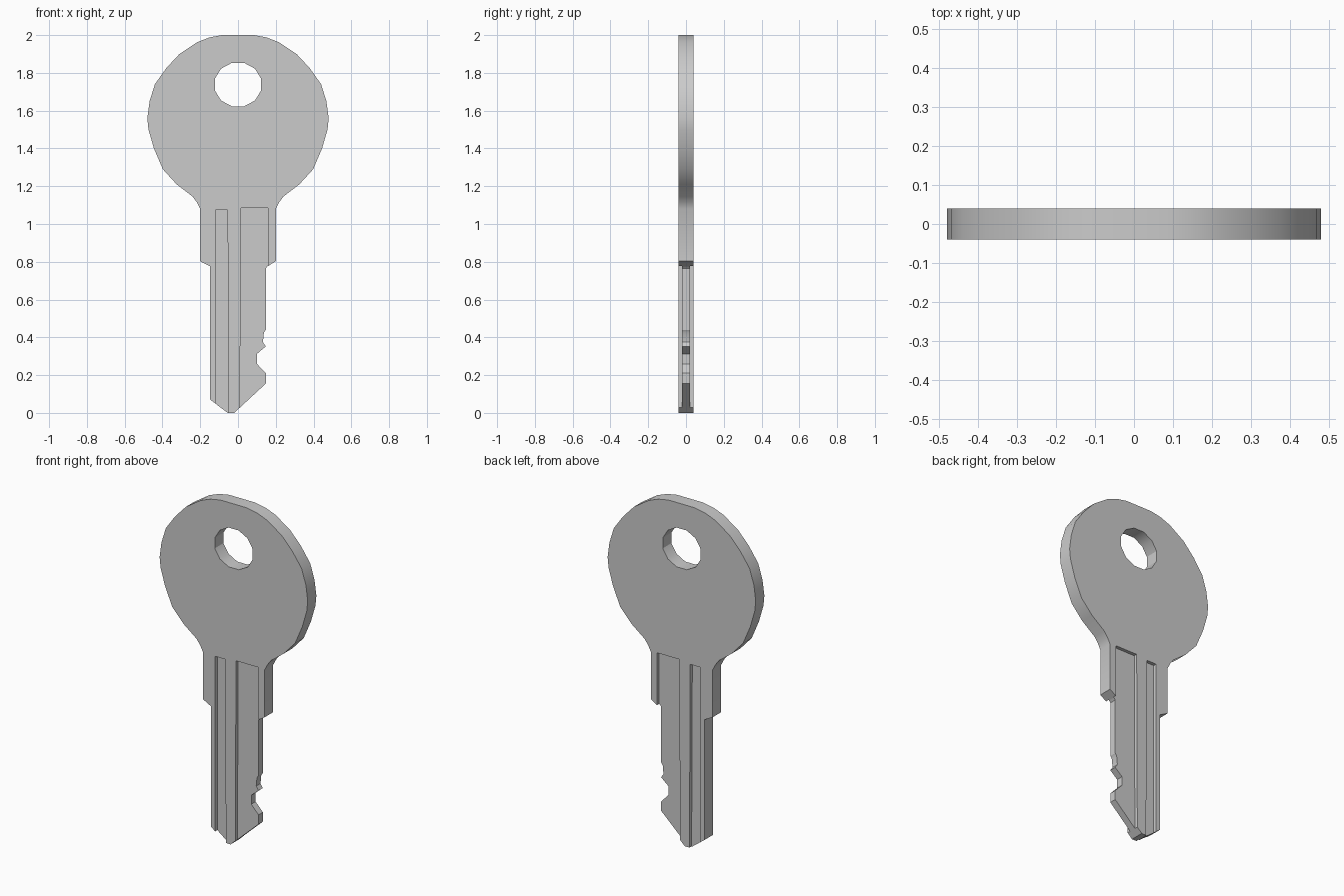
import bpy, bmesh, math

if "Cube" in bpy.data.objects:
    bpy.data.objects.remove(bpy.data.objects["Cube"])

T = 0.04  # half thickness of the key


def prism(name, pts, y0, y1):
    """Solid made by extruding an (x, z) outline from y0 to y1."""
    bm = bmesh.new()
    face = bm.faces.new([bm.verts.new((x, y0, z)) for x, z in pts])
    ext = bmesh.ops.extrude_face_region(bm, geom=[face])
    verts = [g for g in ext["geom"] if isinstance(g, bmesh.types.BMVert)]
    bmesh.ops.translate(bm, verts=verts, vec=(0, y1 - y0, 0))
    bmesh.ops.recalc_face_normals(bm, faces=bm.faces[:])
    mesh = bpy.data.meshes.new(name)
    bm.to_mesh(mesh)
    bm.free()
    ob = bpy.data.objects.new(name, mesh)
    bpy.context.collection.objects.link(ob)
    return ob


def cut(target, cutter):
    cutter.hide_render = True
    mod = target.modifiers.new("cut", 'BOOLEAN')
    mod.operation = 'DIFFERENCE'
    mod.solver = 'EXACT'
    mod.object = cutter
    bpy.context.view_layer.objects.active = target
    bpy.ops.object.modifier_apply(modifier=mod.name)
    bpy.data.objects.remove(cutter)


# Bow and shoulder: right half, mirrored for the left
bow = [(0.085, 2.0), (0.15, 1.988), (0.215, 1.963), (0.31, 1.9), (0.38, 1.825),
       (0.44, 1.74), (0.468, 1.65), (0.48, 1.56), (0.474, 1.50), (0.445, 1.40),
       (0.398, 1.29), (0.325, 1.21), (0.24, 1.145), (0.218, 1.115),
       (0.2, 1.08), (0.2, 0.803)]
# Blade: bitted right edge, tip, plain left edge
blade = [(0.155, 0.775), (0.147, 0.765), (0.147, 0.44), (0.137, 0.425), (0.132, 0.375),
         (0.147, 0.352), (0.1, 0.312), (0.1, 0.26), (0.147, 0.21),
         (0.147, 0.155), (-0.02, 0.0), (-0.055, 0.0), (-0.147, 0.07),
         (-0.147, 0.775)]
key = prism("key", bow + blade + [(-x, z) for x, z in reversed(bow)], -T, T)

# Key-ring hole
angles = [math.radians(15 + 30 * i) for i in range(12)]
hole = [(0.127 * math.cos(a), 1.738 + 0.119 * math.sin(a)) for a in angles]
cut(key, prism("hole_cutter", hole, -0.1, 0.1))

# Lengthwise grooves, the same on both faces
narrow = [(-0.12, -0.1), (-0.05, -0.1), (-0.055, 1.075), (-0.12, 1.075)]
wide = [(0.01, -0.1), (0.16, -0.1), (0.16, 1.085), (0.015, 1.085)]
for side in (-1, 1):
    for outline in (narrow, wide):
        cut(key, prism("groove_cutter", outline, side * 0.02, side * 0.1))

# Smooth rim, sharp edges
bpy.ops.object.select_all(action='DESELECT')
key.select_set(True)
bpy.context.view_layer.objects.active = key
bpy.ops.object.shade_smooth_by_angle(angle=math.radians(30))
